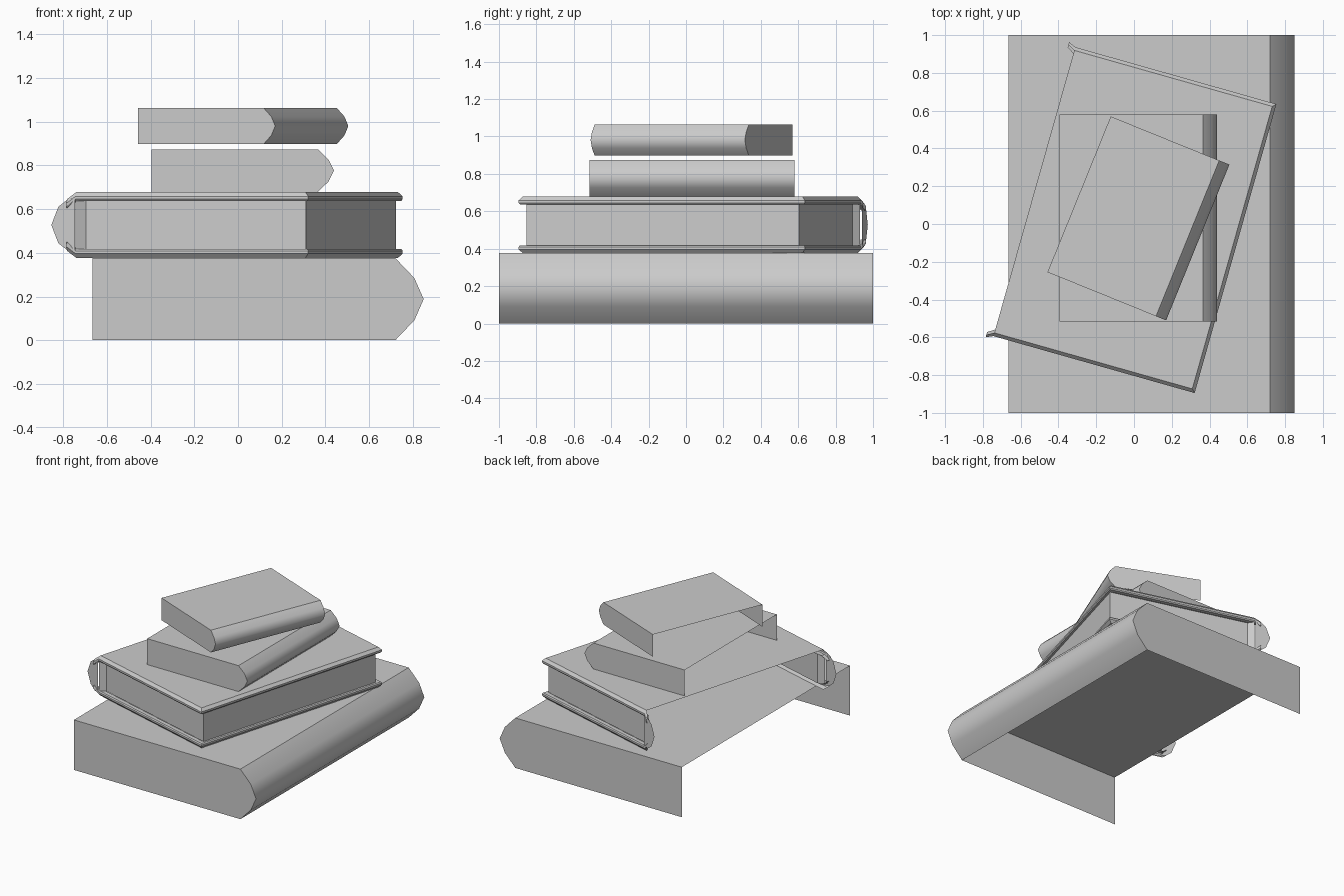
import bpy, bmesh
from math import radians

if "Cube" in bpy.data.objects:
    bpy.data.objects.remove(bpy.data.objects["Cube"])


def finish(bm, name, loc, rot):
    me = bpy.data.meshes.new(name)
    bm.to_mesh(me)
    bm.free()
    ob = bpy.data.objects.new(name, me)
    ob.location = loc
    ob.rotation_euler = (0, 0, radians(rot))
    bpy.context.collection.objects.link(ob)
    return ob


def loft(bm, rows):
    """Skin a grid of points with quads."""
    grid = [[bm.verts.new(p) for p in row] for row in rows]
    for a, b in zip(grid, grid[1:]):
        for i in range(len(a) - 1):
            bm.faces.new((a[i], b[i], b[i + 1], a[i + 1]))
    return grid


# Simple books: top, rounded spine and two ends; underside and fore-edge are open
SPINE = [(0, 1), (.67, .757), (1, .5), (.67, .243), (0, 0)]


def simple_book(name, loc, rot, width, length, height, bulge):
    bm = bmesh.new()
    prof = [(0, height)] + [(width + d * bulge, h * height) for d, h in SPINE]
    front, back = loft(bm, [[(x, y, z) for x, z in prof] for y in (0, length)])
    bm.faces.ensure_lookup_table()
    for f in bm.faces[1:]:
        f.smooth = True
    for row, y in ((front, 0), (back, length)):
        vs = row + [bm.verts.new((0, y, 0))]
        bm.faces.new(vs if y == 0 else vs[::-1])
    bmesh.ops.recalc_face_normals(bm, faces=bm.faces)
    # open shell: make sure the top points up
    bm.faces.ensure_lookup_table()
    if bm.faces[0].normal.z < 0:
        bmesh.ops.reverse_faces(bm, faces=bm.faces)
    return finish(bm, name, loc, rot)


simple_book("bottom_book", (-.665, -1, 0), 0, 1.385, 2, .376, .13)
simple_book("third_book", (-.395, -.515, .679), 0, .76, 1.095, .195, .074)
simple_book("top_book", (-.458, -.255, .897), -22.1, .62, .89, .167, .058)

# Hardcover book: local x = 0 at the fore-edge, spine side (open) at -x
LOC, ROT, MID, HALF = (.5375, -.13, .5275), -15.8, 1.107, .795


def lip_row(d, z):
    """One line of the cover rim, running round three sides."""
    pts = [(-1.145, -.812 + d * .8, z - .032), (-MID, -HALF + d, z),
           (-d, -HALF + d, z)]
    return pts + [(x, -y, h) for x, y, h in reversed(pts)]


RIM = [(.018, .151), (0, .131), (0, .118), (.006, .110), (.036, .110)]
for name, s in (("upper_cover", 1), ("lower_cover", -1)):
    bm = bmesh.new()
    rows = [[(x, y, z * s) for x, y, z in lip_row(d, z)] for d, z in RIM]
    grid = loft(bm, rows)
    if s > 0:
        bm.faces.new(grid[0][1:5])   # flat cover board
    bmesh.ops.recalc_face_normals(bm, faces=bm.faces)
    finish(bm, name, LOC, ROT)

# Page block: three walls, with a slanted joint next to the spine
half = [(-MID, -.79), (-1.068, -.757), (-.022, -.757)]
path = half + [(x, -y) for x, y in reversed(half)]
bm = bmesh.new()
loft(bm, [[(x, y, z) for x, y in path] for z in (.110, -.110)])
bmesh.ops.recalc_face_normals(bm, faces=bm.faces)
finish(bm, "page_block", LOC, ROT)

# Rounded caps at both ends of the spine
CAP = [(-MID, .125), (-1.145, .115), (-1.187, .083), (-1.22, 0)]
outline = CAP + [(x, -z) for x, z in reversed(CAP[:-1])]
for name, y in (("front_spine_cap", -.8), ("back_spine_cap", .8)):
    bm = bmesh.new()
    vs = [bm.verts.new((x, y, z)) for x, z in outline]
    bm.faces.new(vs[::-1] if y < 0 else vs)
    finish(bm, name, LOC, ROT)
